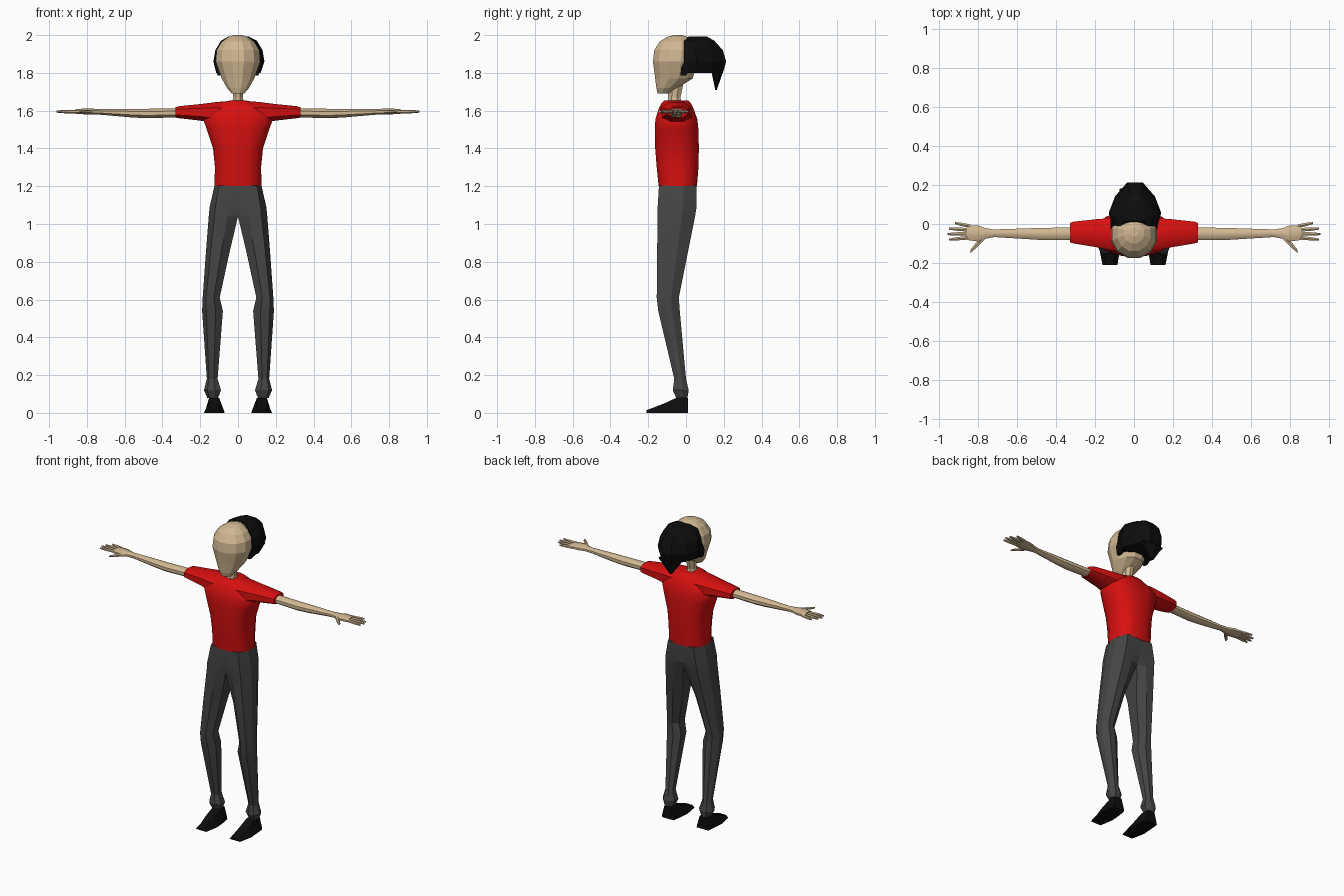
import bpy, bmesh, math

cube = bpy.data.objects.get("Cube")
if cube:
    bpy.data.objects.remove(cube, do_unlink=True)


def material(name, r, g, b):
    m = bpy.data.materials.new(name)
    m.use_nodes = True
    m.diffuse_color = (r, g, b, 1)
    m.node_tree.nodes["Principled BSDF"].inputs["Base Color"].default_value = (r, g, b, 1)
    return m


skin = material("skin", .64, .48, .29)
red = material("red cloth", .68, .005, .005)
grey = material("grey cloth", .06, .06, .06)
black = material("black", .004, .004, .004)


def rounded(n, power=1.0):
    """Unit-box outline of an n-sided oval; lower powers are squarer."""
    pts = []
    for i in range(n):
        t = 2 * math.pi * (i + .5) / n
        pts.append([math.copysign(abs(f) ** power, f) for f in (math.cos(t), math.sin(t))])
    top = [max(abs(p[k]) for p in pts) for k in (0, 1)]
    return [(.5 + .5 * a / top[0], .5 + .5 * b / top[1]) for a, b in pts]


def loft(name, axis, rings, outline, mat, mirror=False, smooth=0):
    """Skin rings of (position, a0, a1, b0, b1) along an axis."""
    bm = bmesh.new()
    loops = []
    for i, (pos, a0, a1, b0, b1) in enumerate(rings):
        shape = outline(i) if callable(outline) else outline
        loop = []
        for u, v in shape:
            co = [a0 + (a1 - a0) * u, b0 + (b1 - b0) * v]
            co.insert(axis, pos)
            loop.append(bm.verts.new(co))
        loops.append(loop)
    n = len(loops[0])
    for low, high in zip(loops, loops[1:]):
        for i in range(n):
            j = (i + 1) % n
            bm.faces.new((low[i], low[j], high[j], high[i]))
    bm.faces.new(loops[0])
    bm.faces.new(loops[-1])
    bmesh.ops.recalc_face_normals(bm, faces=bm.faces)
    mesh = bpy.data.meshes.new(name)
    bm.to_mesh(mesh)
    bm.free()
    mesh.materials.append(mat)
    ob = bpy.data.objects.new(name, mesh)
    bpy.context.collection.objects.link(ob)
    if mirror:
        ob.modifiers.new("Mirror", 'MIRROR')
    if smooth:
        bpy.ops.object.select_all(action='DESELECT')
        ob.select_set(True)
        bpy.context.view_layer.objects.active = ob
        bpy.ops.object.shade_smooth_by_angle(angle=math.radians(smooth))
    return ob


def centred(z, half, y0, y1):
    return (z, -half, half, y0, y1)


# Head and neck
loft("head", 2, [
    centred(1.69, .032, -.15, -.09), centred(1.72, .058, -.157, -.045),
    centred(1.77, .086, -.163, .035), centred(1.86, .118, -.175, .06),
    centred(1.92, .113, -.168, .06), centred(1.965, .086, -.14, .045),
    centred(1.99, .052, -.1, .01), centred(2.0, .022, -.065, -.02)],
    rounded(12), skin)
loft("neck", 2, [
    centred(1.63, .035, -.1, -.02), centred(1.67, .025, -.095, -.03),
    centred(1.76, .03, -.095, -.01)], rounded(8), skin)

# Hair cap and its pointed nape
hair_outline = [(.07, 0), (.93, 0), (1, .3), (.88, .68), (.65, 1),
                (.35, 1), (.12, .68), (0, .3)]
loft("hair", 2, [
    (1.80, -.115, .12, -.02, .195), (1.86, -.13, .14, -.01, .213),
    (1.92, -.12, .13, -.01, .195), (1.97, -.09, .1, -.01, .15),
    (1.993, -.05, .055, .015, .11)], hair_outline, black)
loft("hair_nape", 2, [
    centred(1.71, .008, .155, .163), centred(1.805, .075, .135, .196)],
    rounded(6), black)
loft("sideburn", 2, [
    (1.785, .09, .108, -.03, 0), (1.83, .1, .12, -.025, .03),
    (1.88, .1, .122, 0, .05)], rounded(4), black, mirror=True)

# Shirt body and sleeves
loft("shirt", 2, [
    centred(1.20, .125, -.145, .058), centred(1.30, .122, -.155, .066),
    centred(1.40, .132, -.163, .068), centred(1.50, .165, -.165, .066),
    centred(1.555, .185, -.162, .06), centred(1.61, .16, -.145, .04),
    centred(1.64, .09, -.13, .025), centred(1.655, .04, -.115, .01)],
    rounded(12, .75), red, smooth=40)
loft("sleeves", 0, [
    (.04, -.135, .03, 1.5, 1.652), (.12, -.135, .03, 1.53, 1.645),
    (.19, -.12, .025, 1.546, 1.636), (.31, -.1, .012, 1.56, 1.624),
    (.33, -.095, .005, 1.563, 1.618)], rounded(8, .8), red, mirror=True, smooth=40)

# Bare arms and palms
loft("arms", 0, [
    (.31, -.082, -.018, 1.565, 1.612), (.48, -.082, -.02, 1.56, 1.61),
    (.56, -.077, -.023, 1.564, 1.61), (.72, -.067, -.028, 1.578, 1.608),
    (.76, -.075, -.022, 1.58, 1.61), (.80, -.09, -.008, 1.58, 1.612),
    (.86, -.082, -.006, 1.583, 1.608)], rounded(8), skin, mirror=True, smooth=40)

# Fingers and thumbs: base and tip as (x, y)
digits = {
    "little_fingers": ((.84, -.012), (.92, .005)),
    "ring_fingers": ((.85, -.03), (.95, -.024)),
    "middle_fingers": ((.85, -.05), (.96, -.052)),
    "index_fingers": ((.85, -.07), (.95, -.08)),
    "thumbs": ((.765, -.06), (.84, -.14)),
}
for name, ((x0, y0), (x1, y1)) in digits.items():
    rings = []
    for t, r in ((0, 1), (.6, .9), (1, .55)):
        y = y0 + (y1 - y0) * t
        wide = r * (.016 if name == "thumbs" else .0095)
        rings.append((x0 + (x1 - x0) * t, y - wide, y + wide, 1.595 - .01 * r, 1.595 + .01 * r))
    loft(name, 0, rings, rounded(6), skin, mirror=True)


# Trousers: the inner side is flat where the legs join
def leg_outline(i):
    k = 1 if i > 6 else .8 if i == 6 else .5
    return [(0, .5 - .5 * k), (.35, 0), (.8, 0), (1, .35),
            (1, .65), (.75, 1), (.35, 1), (0, .5 + .5 * k)]


loft("trouser_legs", 2, [
    (.08, .105, .163, -.052, .008), (.12, .09, .18, -.07, .014),
    (.18, .108, .165, -.062, 0), (.54, .08, .19, -.147, -.033),
    (.61, .097, .187, -.155, -.038), (.85, .045, .17, -.153, .01),
    (1.04, 0, .155, -.15, .048), (1.09, 0, .15, -.15, .056),
    (1.205, 0, .124, -.143, .056)], leg_outline, grey, mirror=True, smooth=20)

# Shoes with sloping sides
loft("shoes", 1, [
    (.01, .085, .17, 0, .08), (-.05, .075, .175, 0, .08),
    (-.12, .07, .18, 0, .048), (-.21, .085, .162, 0, .014)],
    [(0, 0), (1, 0), (.97, .2), (.78, 1), (.25, 1), (.03, .2)], black, mirror=True)
